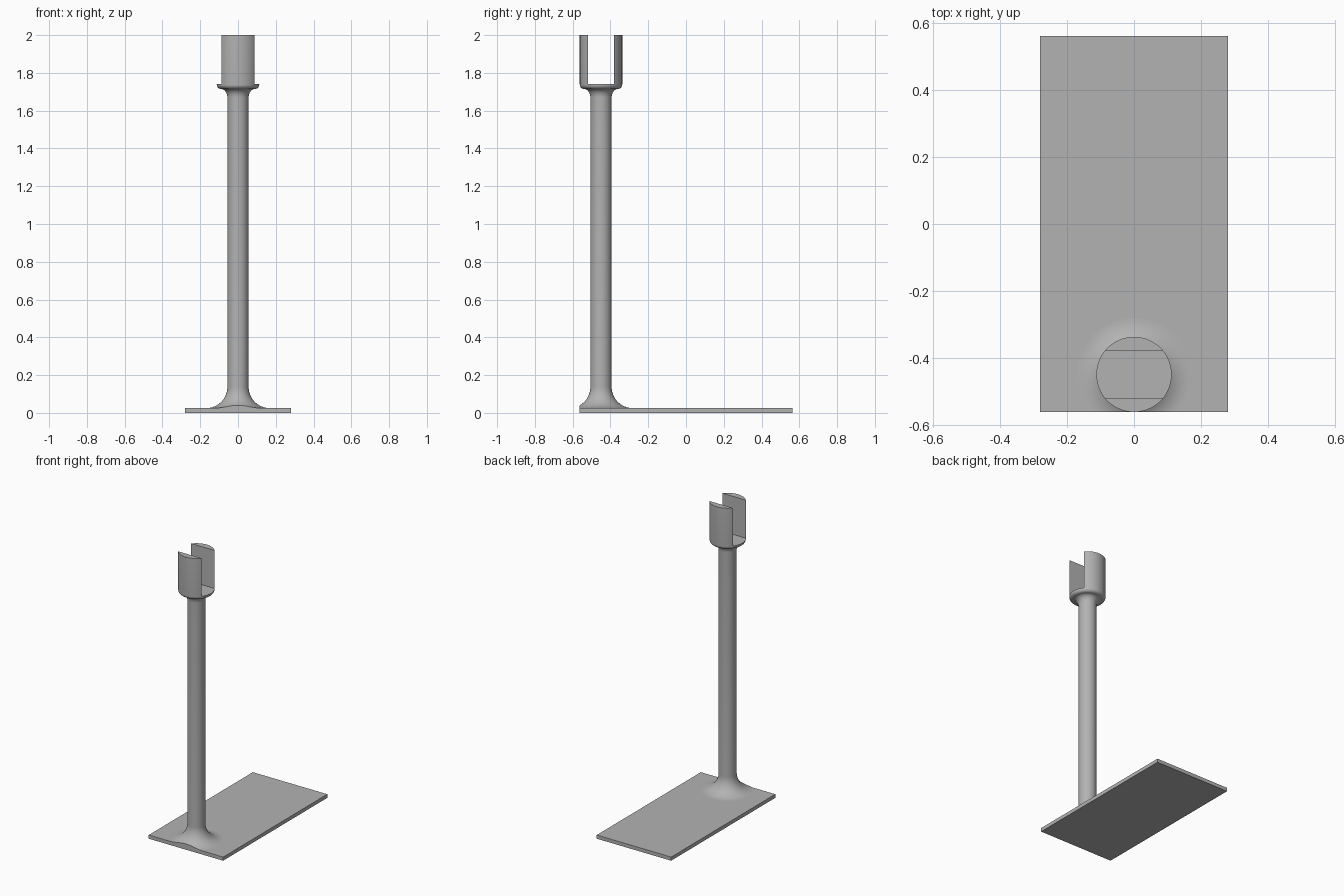
import bpy, bmesh
from math import sin, cos, pi, radians

cube = bpy.data.objects.get("Cube")
if cube:
    bpy.data.objects.remove(cube, do_unlink=True)

BASE_X, BASE_Y, BASE_TOP = 0.2815, 0.5625, 0.025
POST_Y, POST_R, HEAD_R = -0.45, 0.0562, 0.1125
SEGMENTS = 96

grey = bpy.data.materials.new("plain grey")
grey.use_nodes = True
grey.diffuse_color = (0.45, 0.45, 0.45, 1)
grey.node_tree.nodes["Principled BSDF"].inputs["Base Color"].default_value = grey.diffuse_color


def make_object(name, bm):
    bmesh.ops.recalc_face_normals(bm, faces=bm.faces)
    mesh = bpy.data.meshes.new(name)
    bm.to_mesh(mesh)
    bm.free()
    mesh.materials.append(grey)
    obj = bpy.data.objects.new(name, mesh)
    bpy.context.collection.objects.link(obj)
    return obj


def box(name, low, high):
    bm = bmesh.new()
    bmesh.ops.create_cube(bm, size=1)
    for v in bm.verts:
        v.co = [(a + b) / 2 + c * (b - a) for a, b, c in zip(low, high, v.co)]
    return make_object(name, bm)


def arc(cr, cz, rr, rz, start, end, steps):
    """Elliptical arc in the (radius, height) plane."""
    angles = [radians(start + (end - start) * i / steps) for i in range(steps + 1)]
    return [(cr + rr * cos(a), cz + rz * sin(a)) for a in angles]


def revolve(name, profile):
    bm = bmesh.new()
    rings = []
    for r, z in profile:
        rings.append([bm.verts.new((r * cos(2 * pi * i / SEGMENTS),
                                    POST_Y + r * sin(2 * pi * i / SEGMENTS), z))
                      for i in range(SEGMENTS)])
    for lower, upper in zip(rings, rings[1:]):
        for i in range(SEGMENTS):
            j = (i + 1) % SEGMENTS
            bm.faces.new((lower[i], lower[j], upper[j], upper[i]))
    bm.faces.new(rings[0])
    bm.faces.new(rings[-1])
    return make_object(name, bm)


def cut(obj, cutter):
    cutter.hide_render = True
    mod = obj.modifiers.new("cut", "BOOLEAN")
    mod.operation = "DIFFERENCE"
    mod.solver = "EXACT"
    mod.object = cutter
    bpy.context.view_layer.objects.active = obj
    bpy.ops.object.modifier_apply(modifier=mod.name)
    bpy.data.objects.remove(cutter, do_unlink=True)


# Flat rectangular base
box("base_plate", (-BASE_X, -BASE_Y, 0), (BASE_X, BASE_Y, BASE_TOP))

# Post with flared foot, flared neck and round head
flare = 0.1125
profile = [(POST_R + flare, 0.01)]
profile += arc(POST_R + flare, BASE_TOP + flare, flare, flare, 270, 180, 20)
profile += arc(0.09, 1.67, 0.09 - POST_R, 0.045, 180, 90, 10)
profile += arc(0.09, 1.7375, 0.0225, 0.0225, 270, 360, 8)[1:]
profile += [(HEAD_R, 2.0)]
post = revolve("post_and_fork", profile)

# Slot through the head, and foot trimmed flush with the front of the base
cut(post, box("slot_cutter", (-0.3, -0.52, 1.74), (0.3, -0.38, 2.2)))
cut(post, box("front_cutter", (-0.4, -0.9, -0.1), (0.4, -BASE_Y, 1.0)))

bpy.ops.object.select_all(action="DESELECT")
post.select_set(True)
bpy.context.view_layer.objects.active = post
bpy.ops.object.shade_smooth_by_angle(angle=radians(30))
